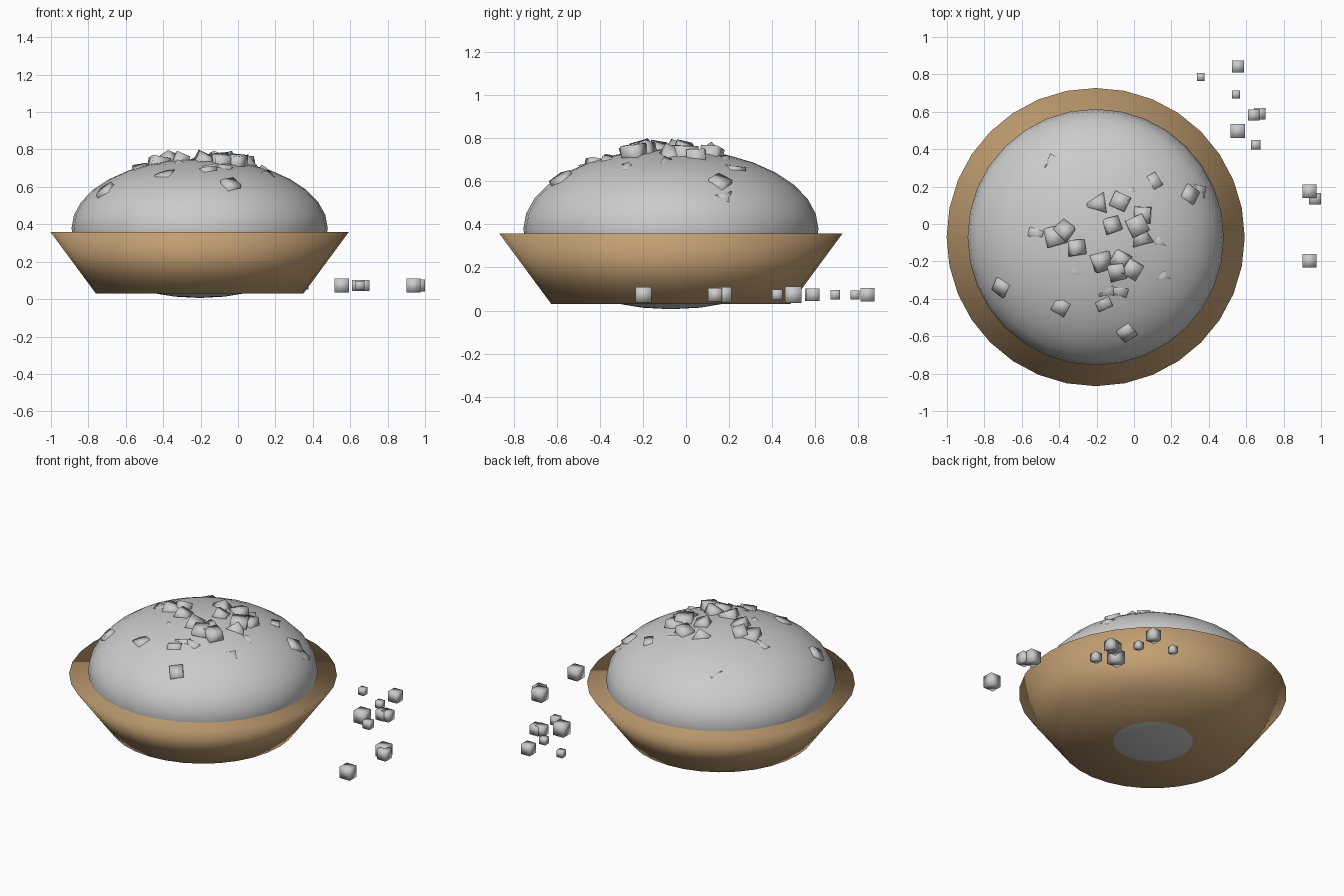
import bpy, math, random
from mathutils import Vector, Euler

if "Cube" in bpy.data.objects:
    bpy.data.objects.remove(bpy.data.objects["Cube"])

random.seed(7)
CX, CY = -0.205, -0.07            # bowl axis
MZ, MR, MH = 0.378, 0.685, 0.372  # mound centre height, radius, half height


def finish(name, mat=None):
    ob = bpy.context.object
    ob.name = name
    bpy.ops.object.shade_smooth()
    if mat:
        ob.data.materials.append(mat)
    return ob


def cube(name, loc, size, rot=(0, 0, 0)):
    bpy.ops.mesh.primitive_cube_add(size=size, location=loc, rotation=rot)
    return finish(name)


# Bowl: capped, flared cone
brown = bpy.data.materials.new("bowl_brown")
brown.diffuse_color = (0.55, 0.35, 0.17, 1)
brown.use_nodes = True
brown.node_tree.nodes["Principled BSDF"].inputs["Base Color"].default_value = brown.diffuse_color
bpy.ops.mesh.primitive_cone_add(vertices=32, radius1=0.555, radius2=0.797,
                                depth=0.328, location=(CX, CY, 0.194))
finish("bowl", brown)

# Mound: squashed sphere that pokes slightly through the base
bpy.ops.mesh.primitive_uv_sphere_add(segments=32, ring_count=16, radius=1,
                                     location=(CX, CY, MZ))
finish("mound").scale = (MR, MR, MH)


def topping(name, x, y, size, out):
    """Tumbled cube whose highest corner stands `out` above the mound."""
    dx, dy = x - CX, y - CY
    h = math.sqrt(1 - (dx * dx + dy * dy) / MR ** 2)
    n = Vector((dx / MR ** 2, dy / MR ** 2, h / MH)).normalized()
    rot = Euler([random.uniform(0, math.tau) for _ in range(3)])
    m = rot.to_matrix()
    reach = sum(abs(n.dot(m.col[i])) for i in range(3)) * size / 2
    cube(name, Vector((x, y, MZ + MH * h)) + n * (out - reach), size, rot)


# Crumbs heaped near the top
for x, y in [(-.19, .11), (-.07, .12), (-.12, -.01), (-.37, -.04), (-.43, -.07),
             (-.31, -.13), (-.18, -.20), (-.07, -.19), (-.09, -.25),
             (-.01, -.24), (.02, -.01), (.05, .05), (.04, -.07)]:
    topping("crumb", x, y, random.uniform(0.075, 0.1), random.uniform(0.045, 0.065))

# Buried crumbs with only a corner showing
for x, y in [(-.31, -.26), (-.07, -.36), (-.16, -.43), (-.39, -.45), (-.44, .34),
             (.15, -.09), (.16, -.29), (-.04, -.58), (-.53, -.05), (.11, .23),
             (-.02, .17), (.36, .18), (.30, .16), (-.14, -.36), (-.71, -.34)]:
    topping("buried_crumb", x, y, 0.08, random.uniform(0.012, 0.022))

# Loose cubes beside the bowl
for x, y, s in [(.357, .785, .042), (.555, .842, .064), (.545, .693, .043),
                (.64, .583, .06), (.672, .59, .06), (.555, .497, .076),
                (.65, .423, .05), (.938, .175, .073), (.968, .135, .064),
                (.938, -.197, .073)]:
    cube("loose_cube", (x, y, 0.073), s)
